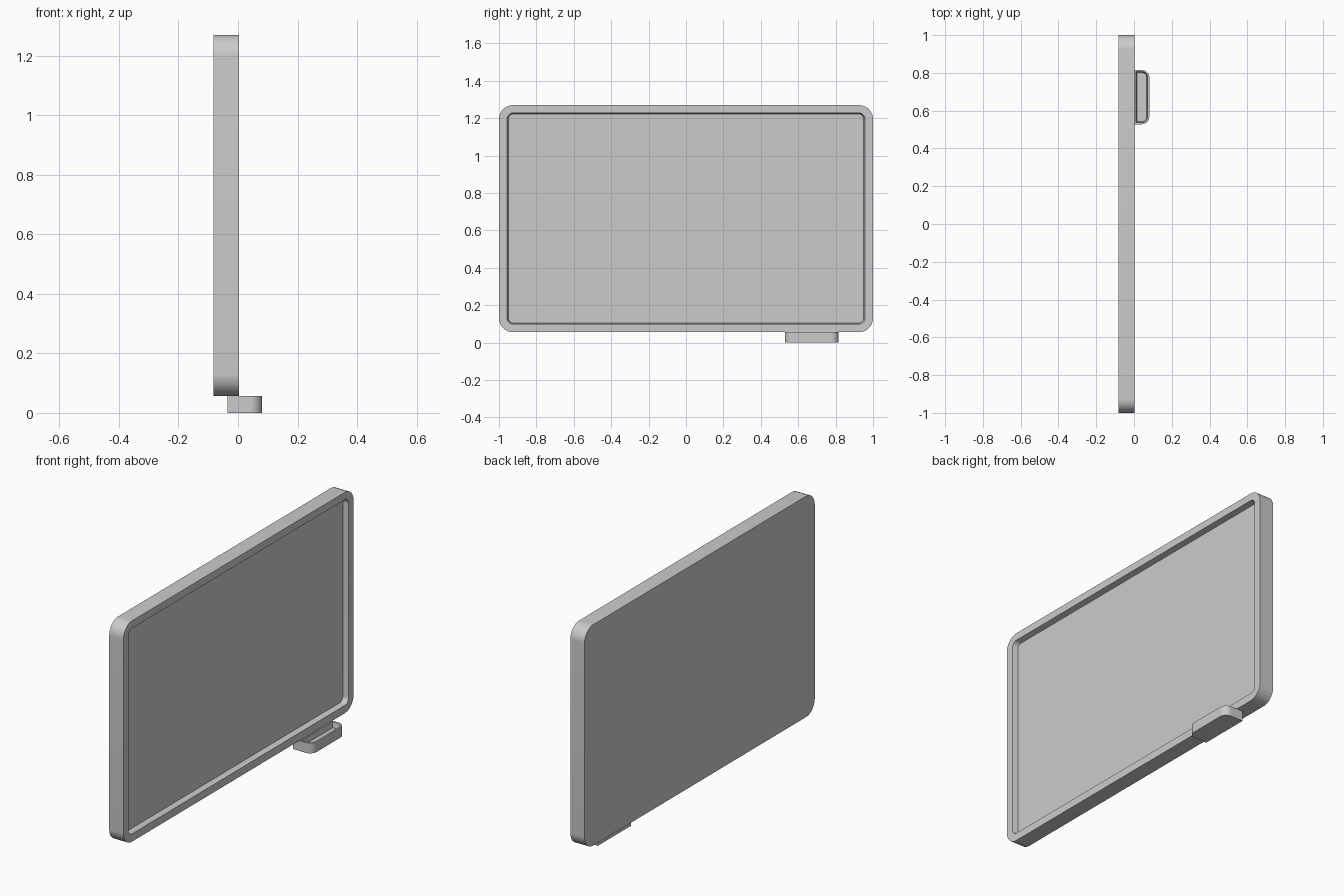
import bpy, bmesh
from math import cos, sin, pi, radians

if "Cube" in bpy.data.objects:
    bpy.data.objects.remove(bpy.data.objects["Cube"])


def outline(a0, a1, b0, b1, radii, seg=12):
    """Rectangle in (a, b), counter-clockwise, with one radius per corner."""
    pts = []
    corners = [(a1, b1, -1, -1), (a0, b1, 1, -1), (a0, b0, 1, 1), (a1, b0, -1, 1)]
    for k, ((a, b, sa, sb), r) in enumerate(zip(corners, radii)):
        if r == 0:
            pts.append((a, b))
            continue
        for i in range(seg + 1):
            t = pi / 2 * (k + i / seg)
            pts.append((a + sa * r + r * cos(t), b + sb * r + r * sin(t)))
    return pts


def loft(name, rings, to_3d):
    """Skin matching outlines at successive heights and cap both ends."""
    bm = bmesh.new()
    loops = [[bm.verts.new(to_3d(a, b, h)) for a, b in pts] for pts, h in rings]
    for lo, hi in zip(loops, loops[1:]):
        for i in range(len(lo)):
            j = (i + 1) % len(lo)
            bm.faces.new((lo[i], lo[j], hi[j], hi[i]))
    bm.faces.new(loops[0][::-1])
    bm.faces.new(loops[-1])
    bmesh.ops.recalc_face_normals(bm, faces=bm.faces)
    mesh = bpy.data.meshes.new(name)
    bm.to_mesh(mesh)
    bm.free()
    obj = bpy.data.objects.new(name, mesh)
    bpy.context.collection.objects.link(obj)
    bpy.ops.object.select_all(action='DESELECT')
    obj.select_set(True)
    bpy.context.view_layer.objects.active = obj
    bpy.ops.object.shade_smooth_by_angle(angle=radians(30))
    return obj


# Board: rounded slab with a raised frame around a recessed panel, facing +x
outer = outline(-1, 1, 0.056, 1.27, [0.075] * 4)
rim = outline(-0.957, 0.957, 0.099, 1.229, [0.034] * 4)
panel = outline(-0.95, 0.95, 0.106, 1.222, [0.027] * 4)
loft("board", [(outer, -0.083), (outer, 0.003), (rim, 0.003), (panel, -0.027)],
     lambda a, b, h: (h, a, b))

# Pen tray: shallow dish under the frame, rounded on its outer corners only
tray = outline(-0.035, 0.081, 0.528, 0.816, [0.04, 0, 0, 0.04])
lip = outline(0.010, 0.072, 0.537, 0.807, [0.031, 0, 0, 0.031])
floor = outline(0.015, 0.067, 0.542, 0.802, [0.026, 0, 0, 0.026])
loft("pen_tray", [(tray, 0), (tray, 0.056), (lip, 0.056), (floor, 0.026)],
     lambda a, b, h: (a, b, h))
